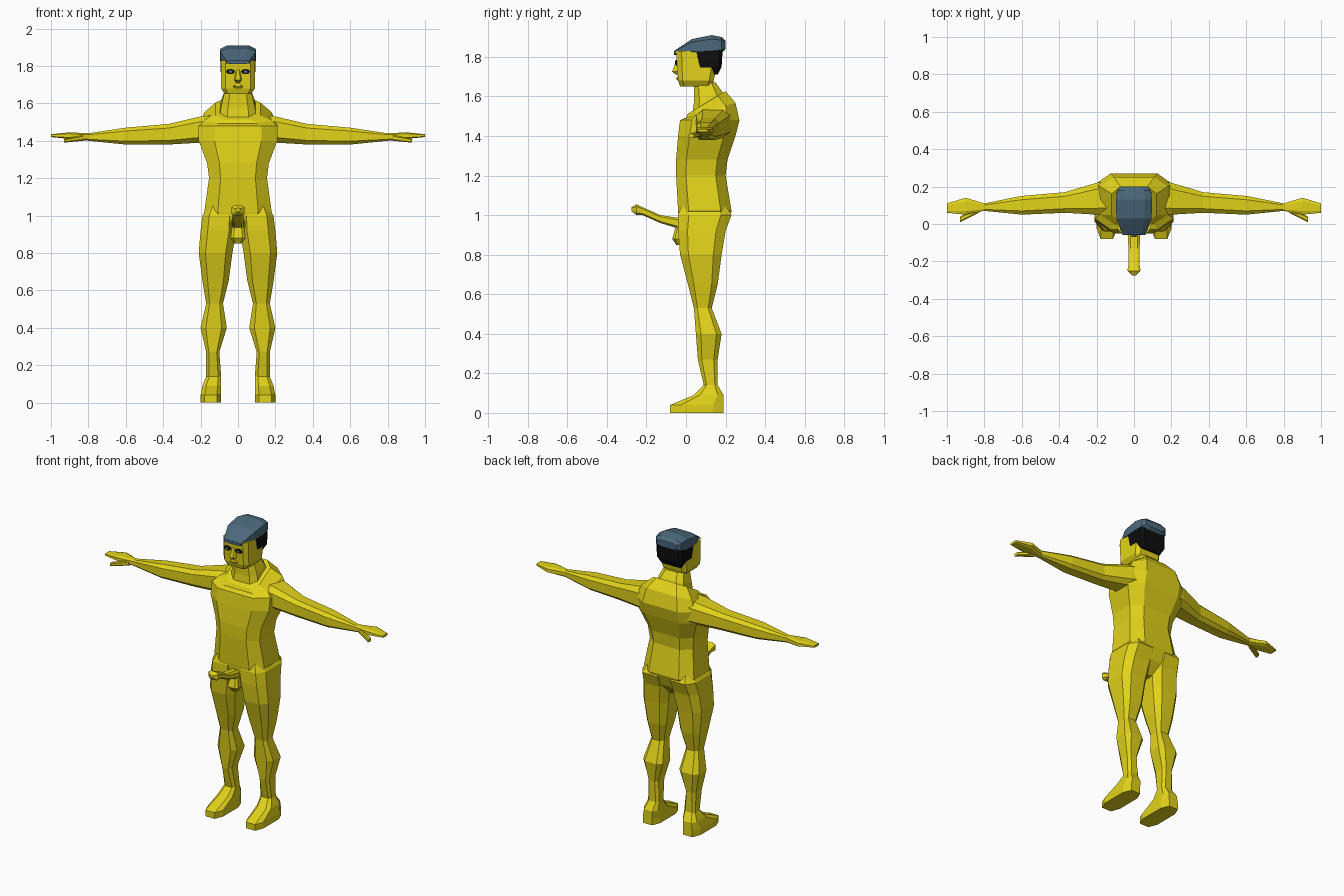
import bpy, bmesh
from math import radians
from mathutils import Vector

cube = bpy.data.objects.get("Cube")
if cube:
    bpy.data.objects.remove(cube, do_unlink=True)


def material(name, red, green, blue):
    result = bpy.data.materials.new(name)
    result.use_nodes = True
    colour = (red, green, blue, 1)
    result.diffuse_color = colour
    result.node_tree.nodes["Principled BSDF"].inputs["Base Color"].default_value = colour
    return result


skin = material("yellow skin", .76, .65, .01)
slate = material("slate blue cap", .07, .14, .2)
black = material("black hair", .004, .004, .004)

# How (across, depth, position along the axis) map to x, y, z
along_x = lambda across, depth, position: Vector((position, across, depth))
along_y = lambda across, depth, position: Vector((across, position, depth))
along_z = lambda across, depth, position: Vector((across, depth, position))


def chamfered_ring(start, end, low, high, chamfer):
    """Corners of a rectangle with its four corners cut off."""
    middle = (start + end) / 2, (low + high) / 2
    half = (end - start) / 2, (high - low) / 2
    inner = 1 - chamfer
    for side, top in ((1, -1), (1, 1), (-1, 1), (-1, -1)):
        ends = [(side, top * inner), (side * inner, top)]
        if side != top:
            ends.reverse()
        for u, v in ends:
            yield middle[0] + u * half[0], middle[1] + v * half[1]


def loft(name, place, sections, surface, chamfer=.4, mirror=False):
    """Skin sections of (position, start, end, low, high, optional tilt)."""
    bm = bmesh.new()
    rings = []
    for position, start, end, low, high, *tilt in sections:
        slope = tilt[0] if tilt else 0
        rings.append([
            bm.verts.new(place(across, depth, position + slope * (depth - (low + high) / 2)))
            for across, depth in chamfered_ring(start, end, low, high, chamfer)])
    for lower, upper in zip(rings, rings[1:]):
        for i, corner in enumerate(lower):
            bm.faces.new((lower[i - 1], corner, upper[i], upper[i - 1]))
    bm.faces.new(rings[0])
    bm.faces.new(rings[-1])
    bmesh.ops.recalc_face_normals(bm, faces=bm.faces)
    mesh = bpy.data.meshes.new(name)
    bm.to_mesh(mesh)
    bm.free()
    mesh.materials.append(surface)
    part = bpy.data.objects.new(name, mesh)
    bpy.context.collection.objects.link(part)
    if mirror:
        part.modifiers.new("Mirror", "MIRROR")


def centred(position, half, low, high, tilt=0):
    """Section symmetric about the middle of the body."""
    return position, -half, half, low, high, tilt


def disc(name, centre, width, height, surface):
    """Thin oval plate facing forwards."""
    bpy.ops.mesh.primitive_cylinder_add(
        vertices=8, radius=1, depth=1, location=centre, rotation=(radians(90), 0, 0))
    plate = bpy.context.object
    plate.name = name
    plate.scale = (width, height, .008)
    plate.data.materials.append(surface)


# Torso from crotch to collar
loft("torso", along_z, [
    centred(.87, .06, 0, .14),
    centred(.94, .13, -.03, .2),
    centred(1.02, .18, -.04, .23),
    centred(1.2, .155, -.05, .2),
    centred(1.28, .165, -.05, .21),
    centred(1.4, .21, -.04, .25),
    centred(1.48, .21, -.03, .27),
    centred(1.53, .18, 0, .25, .3),
    centred(1.57, .12, .01, .2, .6),
], skin)

# Neck rising out of the sloping collar
loft("neck", along_z, [
    centred(1.54, .1, .03, .2, .6),
    centred(1.6, .09, .04, .18, .4),
    centred(1.67, .07, .04, .15),
], skin)

# Legs with feet
loft("legs", along_z, [
    (0, .09, .2, -.08, .19),
    (.04, .09, .2, -.08, .19),
    (.09, .09, .19, .04, .19),
    (.14, .09, .17, .09, .16),
    (.27, .1, .17, .06, .16),
    (.4, .06, .2, .05, .18),
    (.53, .08, .17, .04, .13),
    (.65, .05, .19, .01, .16),
    (.8, .03, .21, -.03, .18),
    (.92, .01, .2, -.04, .2),
    (1, .01, .19, -.04, .23),
    (1.05, .04, .16, -.02, .2),
], skin, mirror=True)

# Arms from shoulder to fingertips, with separate thumbs
loft("arms", along_x, [
    (.1, .05, .24, 1.4, 1.54),
    (.2, .05, .22, 1.39, 1.53),
    (.37, .06, .17, 1.38, 1.49),
    (.6, .05, .15, 1.38, 1.47),
    (.8, .07, .11, 1.4, 1.44),
    (.9, .05, .14, 1.41, 1.445),
    (1, .06, .11, 1.42, 1.435),
], skin, mirror=True)
loft("thumbs", along_x, [
    (.83, .06, .09, 1.4, 1.43),
    (.93, .01, .04, 1.39, 1.41),
], skin, mirror=True)

# Male anatomy at the groin
loft("groin_shaft", along_y, [
    centred(-.275, .01, 1.02, 1.04),
    centred(-.25, .036, 1, 1.055),
    centred(-.22, .03, 1, 1.04),
    centred(-.13, .03, .96, 1),
    centred(0, .035, .92, .98),
], skin)
loft("groin_pouch", along_z, [
    centred(.85, .02, -.05, 0),
    centred(.88, .04, -.07, 0),
    centred(.95, .03, -.05, 0),
], skin)

# Head, nose and lips
loft("head", along_z, [
    centred(1.65, .07, -.03, .13),
    centred(1.68, .09, -.04, .14),
    centred(1.83, .09, -.05, .17),
], skin, chamfer=.25)
loft("nose", along_z, [
    centred(1.71, .01, -.05, 0),
    centred(1.725, .02, -.07, 0),
    centred(1.78, .01, -.05, 0),
], skin)
loft("lips", along_z, [
    centred(1.68, .02, -.04, 0),
    centred(1.69, .03, -.05, 0),
    centred(1.7, .02, -.045, 0),
], skin)

# Dark eyes with slate irises
for side, label in ((1, "left"), (-1, "right")):
    disc(label + "_eye", (side * .04, -.049, 1.77), .025, .014, black)
    disc(label + "_iris", (side * .04, -.052, 1.77), .01, .008, slate)

# Hair around the back of the head
loft("hair", along_z, [
    centred(1.71, .07, .11, .16),
    centred(1.75, .092, .06, .18),
    centred(1.83, .093, .04, .185),
], black, chamfer=.2)

# Flat cap with a short peak
loft("flat_cap", along_y, [
    centred(-.06, .06, 1.81, 1.83),
    centred(.03, .094, 1.81, 1.89),
    centred(.13, .097, 1.81, 1.91),
    centred(.18, .09, 1.82, 1.9),
    centred(.2, .07, 1.84, 1.88),
], slate)
